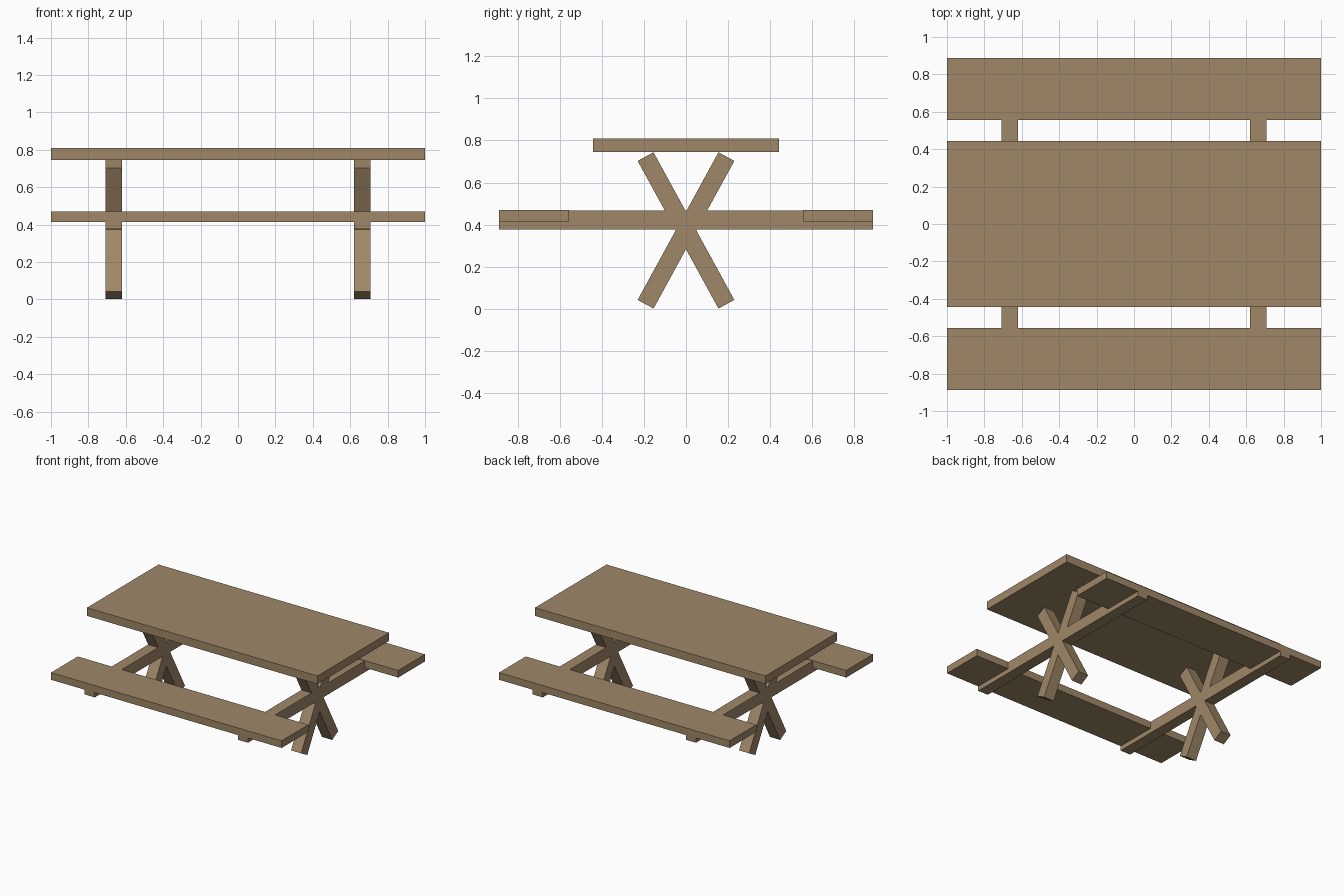
import bpy
import math

if "Cube" in bpy.data.objects:
    bpy.data.objects.remove(bpy.data.objects["Cube"])

wood = bpy.data.materials.new("brown wood")
wood.diffuse_color = (0.35, 0.245, 0.138, 1)
wood.use_nodes = True
wood.node_tree.nodes["Principled BSDF"].inputs["Base Color"].default_value = wood.diffuse_color


def board(name, centre, size, tilt=0.0):
    """Rectangular plank, optionally tilted about the x axis."""
    bpy.ops.mesh.primitive_cube_add(size=1, location=centre, rotation=(tilt, 0, 0))
    ob = bpy.context.object
    ob.name = name
    ob.scale = size
    bpy.ops.object.transform_apply(location=False, rotation=False, scale=True)
    ob.data.materials.append(wood)
    return ob


# Table top
board("table_top", (0, 0, 0.777), (2, 0.886, 0.064))

# Benches on both long sides
for name, s in (("front", -1), ("back", 1)):
    board(name + "_seat", (0, s * 0.7225, 0.442), (2, 0.331, 0.056))

# End frames: a bench beam and two crossed legs each
for side, x in (("left", -0.665), ("right", 0.665)):
    board(side + "_bench_beam", (x, 0, 0.422), (0.088, 1.776, 0.09))
    for name, s in (("front", -1), ("back", 1)):
        board(f"{side}_{name}_leg", (x, 0, 0.3725), (0.088, 0.086, 0.80),
              s * math.radians(28.7))
